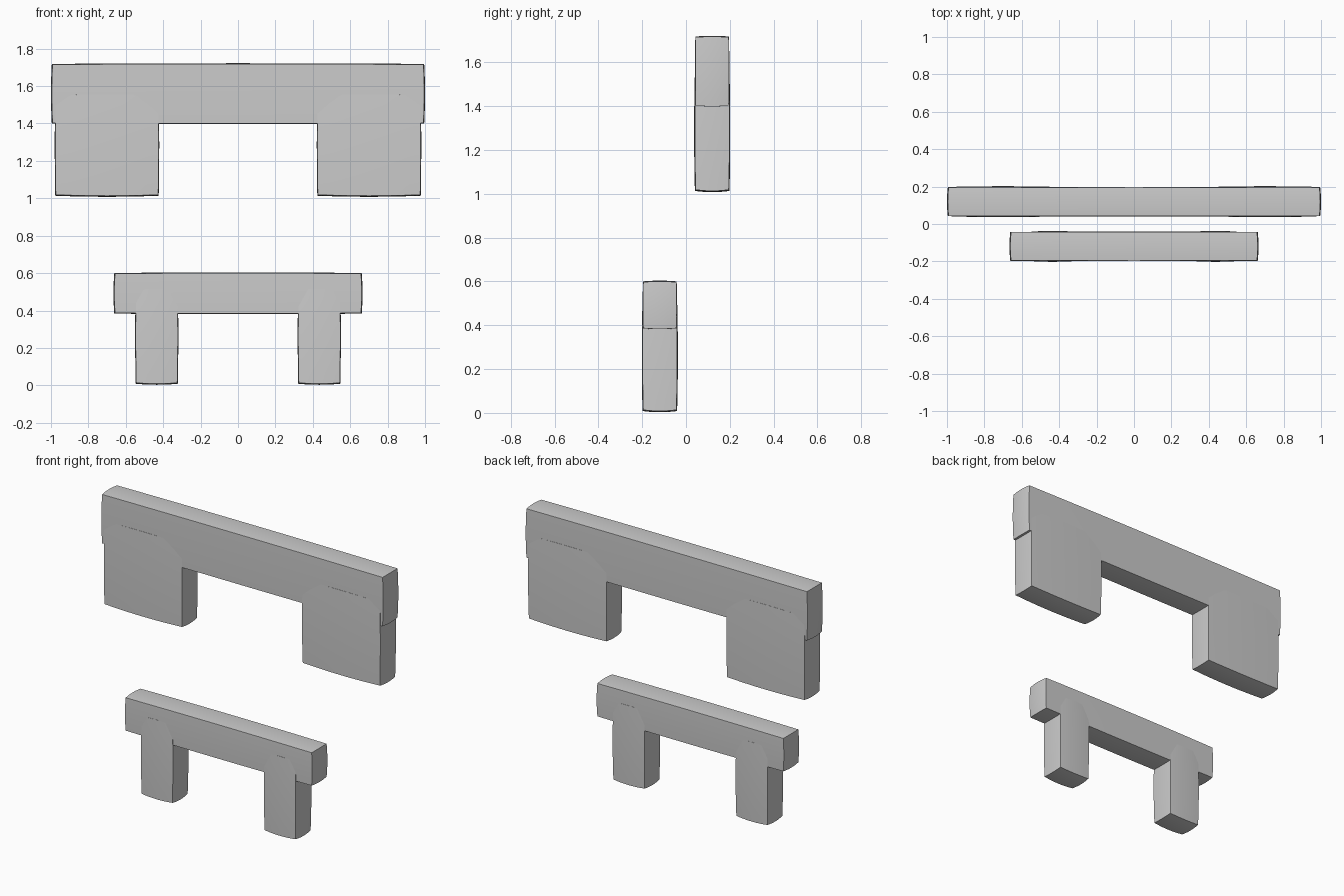
import bpy, bmesh

if "Cube" in bpy.data.objects:
    bpy.data.objects.remove(bpy.data.objects["Cube"])


def pillow_block(name, x, y, z, bulge):
    """Box between the given corner limits, with gently domed faces."""
    centre = [(a + b) / 2 for a, b in (x, y, z)]
    half = [(b - a) / 2 for a, b in (x, y, z)]
    bm = bmesh.new()
    bmesh.ops.create_cube(bm, size=2)
    bmesh.ops.subdivide_edges(bm, edges=bm.edges[:], cuts=9, use_grid_fill=True)
    for v in bm.verts:
        n = v.co.copy()
        for i in range(3):
            u, w = n[(i + 1) % 3], n[(i + 2) % 3]
            dome = bulge[i] * (1 - (u * u + w * w) / 2)
            v.co[i] = centre[i] + n[i] * (half[i] + dome)
    mesh = bpy.data.meshes.new(name)
    bm.to_mesh(mesh)
    bm.free()
    ob = bpy.data.objects.new(name, mesh)
    bpy.context.collection.objects.link(ob)
    bpy.context.view_layer.objects.active = ob
    ob.select_set(True)
    bpy.ops.object.shade_smooth_by_angle()
    ob.select_set(False)


def arch(name, y, beam_x, beam_z, leg_x, leg_z):
    """Straight beam carried on two mirrored legs that run up into it."""
    pillow_block(name + "_beam", (-beam_x, beam_x), y, beam_z, (0.009, 0.003, 0.007))
    for side, label in ((-1, "left"), (1, "right")):
        xs = sorted(side * v for v in leg_x)
        pillow_block(f"{name}_{label}_leg", xs, y, leg_z, (0.006, 0.007, 0.011))


# Large raised arch at the back, small arch on the ground in front
arch("upper_arch", (0.044, 0.195), 0.991, (1.403, 1.715), (0.427, 0.974), (1.019, 1.55))
arch("lower_arch", (-0.195, -0.044), 0.657, (0.387, 0.597), (0.325, 0.544), (0.014, 0.51))
